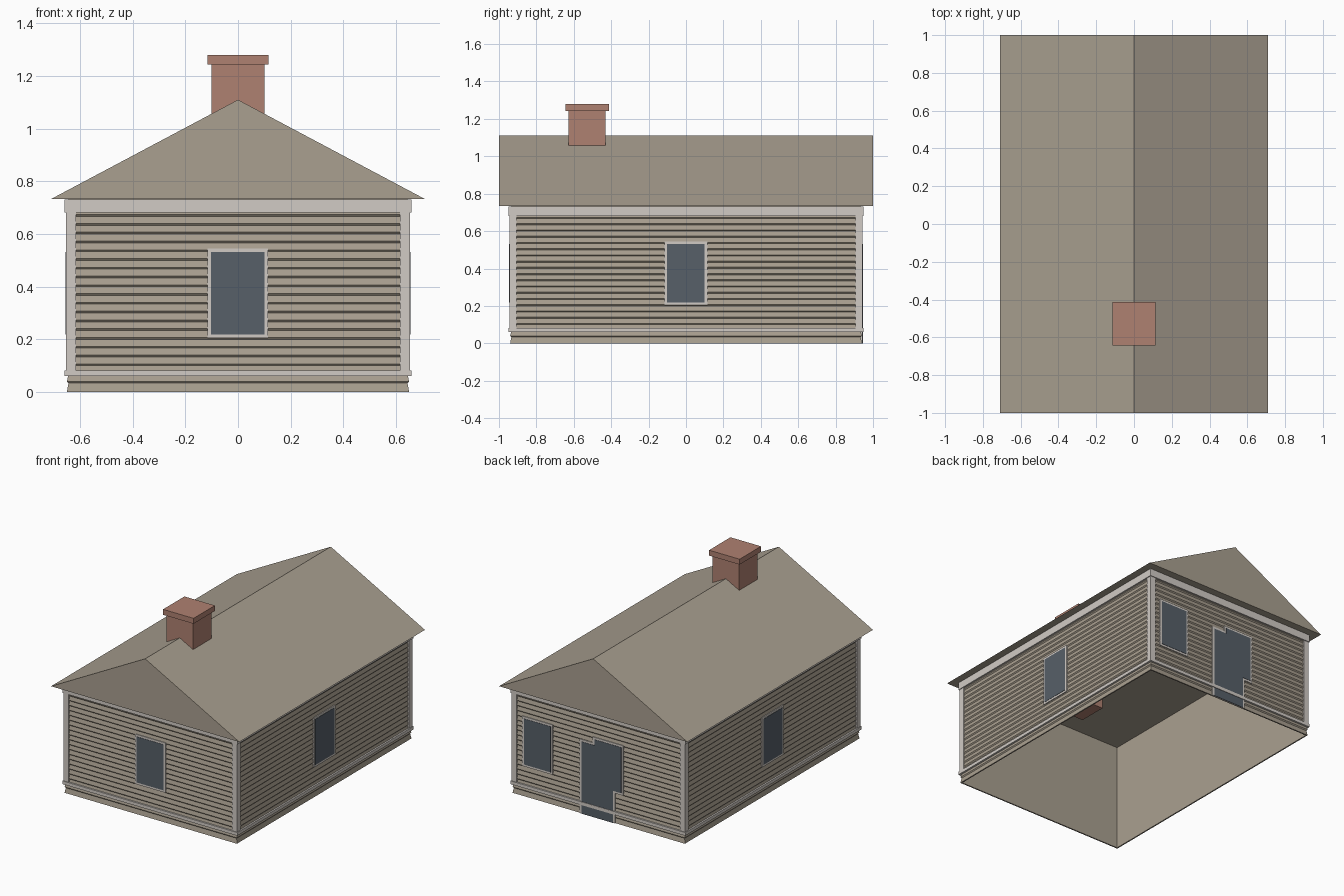
import bpy, bmesh
from mathutils import Vector

if "Cube" in bpy.data.objects:
    bpy.data.objects.remove(bpy.data.objects["Cube"], do_unlink=True)


def material(name, rgb):
    m = bpy.data.materials.new(name)
    m.use_nodes = True
    m.diffuse_color = (*rgb, 1)
    bsdf = next(n for n in m.node_tree.nodes if n.type == 'BSDF_PRINCIPLED')
    bsdf.inputs["Base Color"].default_value = (*rgb, 1)
    return m


TAN = material("weathered tan", (0.40, 0.35, 0.28))
TRIM = material("pale trim", (0.64, 0.60, 0.56))
GLASS = material("slate glass", (0.095, 0.115, 0.14))
BRICK = material("brick red", (0.43, 0.22, 0.165))

HX, HY, EAVE, RIDGE = 0.65, 0.94, 0.733, 1.11


def finish(bm, name, mat):
    bmesh.ops.recalc_face_normals(bm, faces=bm.faces)
    me = bpy.data.meshes.new(name)
    bm.to_mesh(me)
    bm.free()
    me.materials.append(mat)
    ob = bpy.data.objects.new(name, me)
    bpy.context.scene.collection.objects.link(ob)
    return ob


def box(name, lo, hi, mat):
    lo, hi = Vector(lo), Vector(hi)
    bm = bmesh.new()
    bmesh.ops.create_cube(bm, size=1)
    bmesh.ops.scale(bm, vec=hi - lo, verts=bm.verts)
    bmesh.ops.translate(bm, vec=(lo + hi) / 2, verts=bm.verts)
    return finish(bm, name, mat)


# Clapboard walls: a sawtooth profile outside, a flat lining inside
boards = 22
pitch = EAVE / boards
profile = [(0, 0)]
for i in range(1, boards):
    profile += [(0.006, i * pitch), (0, i * pitch + 0.007)]
profile += [(0.006, EAVE), (0.009, EAVE), (0.009, 0)]
bm = bmesh.new()
rings = []
for inset, z in profile:
    x, y = HX - inset, HY - inset
    rings.append([bm.verts.new((sx * x, sy * y, z))
                  for sx, sy in ((-1, -1), (1, -1), (1, 1), (-1, 1))])
for a, b in zip(rings, rings[1:] + rings[:1]):
    for k in range(4):
        n = (k + 1) % 4
        bm.faces.new((a[k], a[n], b[n], b[k]))
finish(bm, "clapboard_walls", TAN)

# Roof: closed gable prism
bm = bmesh.new()
section = ((-0.71, EAVE), (0.71, EAVE), (0, RIDGE))
front = bm.faces.new([bm.verts.new((x, -1, z)) for x, z in section])
ext = bmesh.ops.extrude_face_region(bm, geom=[front], use_keep_orig=True)
bmesh.ops.translate(bm, vec=(0, 2, 0),
                    verts=[v for v in ext["geom"] if isinstance(v, bmesh.types.BMVert)])
finish(bm, "gable_roof", TAN)

# Chimney and its cap
box("chimney_stack", (-0.1, -0.627, 0.6), (0.1, -0.43, 1.25), BRICK)
box("chimney_cap", (-0.115, -0.643, 1.243), (0.115, -0.413, 1.28), BRICK)


def wall_box(name, side, u0, u1, z0, z1, depth, mat):
    """Plate standing out of a wall; u runs along the wall."""
    axis, sign = side
    face = HX if axis == "x" else HY
    d0, d1 = sorted((sign * (face - 0.006), sign * (face + depth)))
    if axis == "x":
        return box(name, (d0, u0, z0), (d1, u1, z1), mat)
    return box(name, (u0, d0, z0), (u1, d1, z1), mat)


def opening(name, side, u0, u1, z0, z1, sill=True):
    w = 0.014
    wall_box(name + "_frame", side, u0, u1, z0, z1, 0.004, TRIM)
    wall_box(name + "_pane", side, u0 + w, u1 - w, z0 + w * sill, z1 - w, 0.006, GLASS)


SIDES = {"front": ("y", -1), "back": ("y", 1), "left": ("x", 1), "right": ("x", -1)}

# Trim boards around each wall
for label, side in SIDES.items():
    half = HY if side[0] == "x" else HX
    wall_box(label + "_base_trim", side, -half - 0.009, half + 0.009, 0.06, 0.082, 0.009, TRIM)
    wall_box(label + "_top_trim", side, -half - 0.009, half + 0.009, 0.682, EAVE - 0.001, 0.009, TRIM)
    for s in (-1, 1):
        u0, u1 = sorted((s * (half - 0.034), s * (half + 0.004)))
        wall_box(label + "_corner_trim", side, u0, u1, 0.08, 0.685, 0.004, TRIM)

# Windows, and the back door overlapping a window
for label in ("front", "left", "right"):
    opening(label + "_window", SIDES[label], -0.116, 0.114, 0.205, 0.545)
opening("back_window", SIDES["back"], 0.345, 0.575, 0.205, 0.545)
opening("door_window", SIDES["back"], -0.187, 0.043, 0.205, 0.545)
opening("back_door", SIDES["back"], -0.125, 0.141, 0, 0.505, sill=False)
